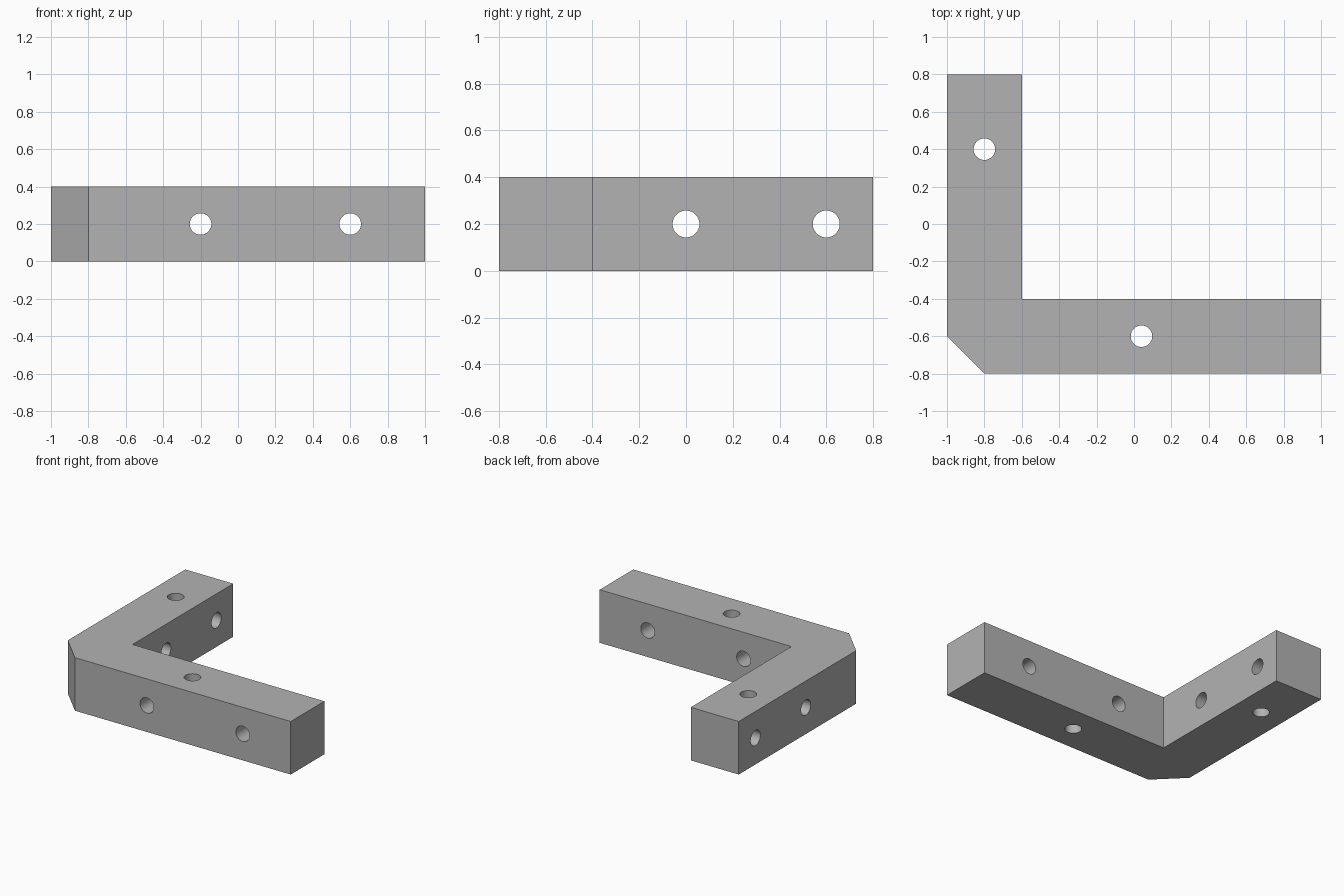
import bpy, bmesh
from math import pi, radians

cube = bpy.data.objects.get("Cube")
if cube:
    bpy.data.objects.remove(cube, do_unlink=True)

HEIGHT = 0.4
HOLE_RADIUS = 0.0575

grey = bpy.data.materials.new("plain grey")
grey.use_nodes = True
colour = (0.45, 0.45, 0.45, 1)
grey.diffuse_color = colour
grey.node_tree.nodes["Principled BSDF"].inputs["Base Color"].default_value = colour

# L-shaped bar with a chamfered outer corner
outline = [(-0.8, -0.8), (1, -0.8), (1, -0.4), (-0.6, -0.4),
           (-0.6, 0.8), (-1, 0.8), (-1, -0.6)]
mesh = bpy.data.meshes.new("corner_bracket")
bm = bmesh.new()
base = bm.faces.new([bm.verts.new((x, y, 0)) for x, y in outline])
top = bmesh.ops.extrude_face_region(bm, geom=[base])["geom"]
bmesh.ops.translate(bm, vec=(0, 0, HEIGHT),
                    verts=[v for v in top if isinstance(v, bmesh.types.BMVert)])
bmesh.ops.recalc_face_normals(bm, faces=bm.faces)
bm.to_mesh(mesh)
bm.free()
mesh.materials.append(grey)
bracket = bpy.data.objects.new("corner_bracket", mesh)
bpy.context.collection.objects.link(bracket)


def drill(location, rotation):
    """Cut one round hole straight through a bar."""
    bpy.ops.mesh.primitive_cylinder_add(vertices=48, radius=HOLE_RADIUS, depth=0.6,
                                        location=location, rotation=rotation)
    cutter = bpy.context.object
    cutter.name = "hole_cutter"
    cutter.hide_render = True
    cutter.data.materials.append(grey)
    bpy.context.view_layer.objects.active = bracket
    cut = bracket.modifiers.new("hole", "BOOLEAN")
    cut.operation = "DIFFERENCE"
    cut.solver = "EXACT"
    cut.object = cutter
    bpy.ops.object.modifier_apply(modifier=cut.name)
    bpy.data.objects.remove(cutter, do_unlink=True)


mid = HEIGHT / 2
# Long arm: two holes front to back, one vertical
for x in (-0.2, 0.6):
    drill((x, -0.6, mid), (pi / 2, 0, 0))
drill((0.04, -0.6, mid), (0, 0, 0))
# Short arm: two holes side to side, one vertical
for y in (0, 0.6):
    drill((-0.8, y, mid), (0, pi / 2, 0))
drill((-0.8, 0.4, mid), (0, 0, 0))

# Smooth hole walls, crisp edges
bpy.ops.object.select_all(action="DESELECT")
bracket.select_set(True)
bpy.context.view_layer.objects.active = bracket
bpy.ops.object.shade_smooth_by_angle(angle=radians(30))
